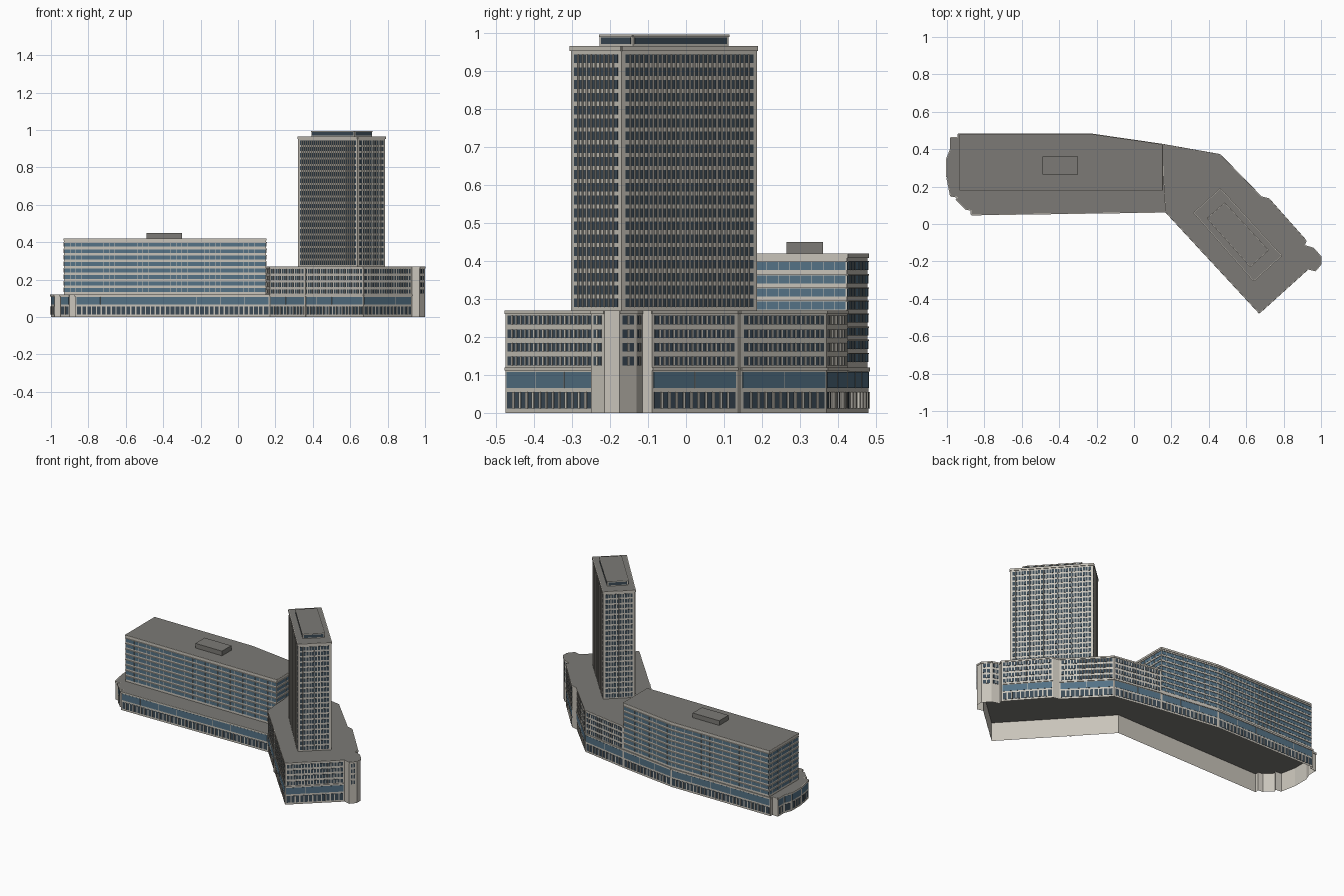
import bpy, bmesh
from mathutils import Vector

if "Cube" in bpy.data.objects:
    bpy.data.objects.remove(bpy.data.objects["Cube"])


def material(name, rgb):
    m = bpy.data.materials.new(name)
    m.diffuse_color = (*rgb, 1)
    m.use_nodes = True
    m.node_tree.nodes["Principled BSDF"].inputs["Base Color"].default_value = m.diffuse_color
    return m


MATS = [material("concrete", (0.58, 0.55, 0.49)), material("blue_glass", (0.09, 0.17, 0.24)),
        material("dark_glass", (0.045, 0.07, 0.095)), material("roof_grey", (0.2, 0.195, 0.18))]
CONCRETE, BLUE, DARK, ROOF = range(4)


def edges(poly):
    return [(Vector(p), Vector(q)) for p, q in zip(poly, poly[1:] + poly[:1])]


def face(bm, pts, mat):
    bm.faces.new([bm.verts.new(p) for p in pts]).material_index = mat


def bar(bm, a, b, s0, s1, z0, z1, d, mat):
    """Box standing proud of the wall a-b by d, from s0 to s1 along it (open at the back)."""
    u = (b - a).normalized()
    n = Vector((u.y, -u.x)) * d
    p, q = a + u * s0, a + u * s1
    i0, i1, o0, o1 = [[Vector((*v, z)) for z in (z0, z1)] for v in (p, q, p + n, q + n)]
    face(bm, (o0[0], o1[0], o1[1], o0[1]), mat)
    face(bm, (i0[1], o0[1], o1[1], i1[1]), mat)
    face(bm, (i0[0], i1[0], o1[0], o0[0]), mat)
    face(bm, (i0[0], o0[0], o0[1], i0[1]), mat)
    face(bm, (o1[0], i1[0], i1[1], o1[1]), mat)


def shell(bm, poly, z0, z1, skip=()):
    """Concrete walls with a flat grey roof, open below."""
    for i, (a, b) in enumerate(edges(poly)):
        if i not in skip:
            face(bm, ((*a, z0), (*b, z0), (*b, z1), (*a, z1)), CONCRETE)
    face(bm, [(*p, z1) for p in poly], ROOF)


def rim(bm, poly, z0, z1, d, skip=()):
    for i, (a, b) in enumerate(edges(poly)):
        if i not in skip:
            bar(bm, a, b, 0, (b - a).length, z0, z1, d, CONCRETE)


def glaze(bm, a, b, rows, bay, margin, pier, mat, depth=0.003, full=False):
    """Rows of glass on one wall, divided by upright piers."""
    length = (b - a).length
    for z0, z1 in rows:
        bar(bm, a, b, margin, length - margin, z0, z1, 0.001, mat)
    count = max(1, round((length - 2 * margin) / bay))
    step = (length - 2 * margin) / count
    spans = [(rows[0][0], rows[-1][1])] if full else rows
    for k in range(1, count):
        s = margin + k * step
        for z0, z1 in spans:
            bar(bm, a, b, s - pier / 2, s + pier / 2, z0, z1, depth, CONCRETE)


def finish(name, bm):
    bmesh.ops.remove_doubles(bm, verts=bm.verts, dist=1e-5)
    mesh = bpy.data.meshes.new(name)
    bm.to_mesh(mesh)
    bm.free()
    for m in MATS:
        mesh.materials.append(m)
    bpy.context.collection.objects.link(bpy.data.objects.new(name, mesh))


# Footprints, counter-clockwise
LOW = [(-.87, .05), (.17, .065), (.15, .425), (-.23, .48), (-.94, .48), (-.94, .46), (-.98, .46),
       (-.98, .40), (-1, .35), (-1, .25), (-.98, .15), (-.94, .145), (-.95, .13), (-.90, .08), (-.87, .075)]
HIGH = [(.17, .065), (.67, -.475), (.93, -.24), (.97, -.25), (1, -.215), (1, -.175), (.96, -.13),
        (.91, -.115), (.92, -.09), (.72, .135), (.68, .145), (.46, .37), (.15, .425)]
BLOCK = [(-.93, .18), (.15, .18), (.15, .423), (-.23, .478), (-.93, .478)]
TOWER = [(.322, .06), (.64, -.303), (.787, -.17), (.462, .187)]
PENT = [(.392, .03), (.622, -.227), (.717, -.14), (.485, .112)]


def street_floors(bm, a, b):
    """Colonnade at ground level with a blue glass band above."""
    glaze(bm, a, b, [(.012, .055)], .026, .008, .007, DARK, .004)
    glaze(bm, a, b, [(.066, .107)], .13, .006, .002, BLUE, .002)


# Low podium wing with rounded end
bm = bmesh.new()
shell(bm, LOW, 0, .12, skip={1})
rim(bm, LOW, .109, .12, .004, skip={1})
for i, (a, b) in enumerate(edges(LOW)):
    if i != 1 and (b - a).length > .05:
        street_floors(bm, a, b)
finish("low_podium", bm)

# Angled podium wing, taller, with four office floors
bm = bmesh.new()
inner = len(HIGH) - 1
shell(bm, HIGH, 0, .27, skip={inner})
face(bm, [(*p, .12) for p in reversed(HIGH)], ROOF)
a, b = Vector(HIGH[inner]), Vector(HIGH[0])
face(bm, ((*a, .12), (*b, .12), (*b, .27), (*a, .27)), CONCRETE)
rim(bm, HIGH, .26, .27, .003)
office_rows = [(.125 + .036 * k, .148 + .036 * k) for k in range(4)]
for i, (a, b) in enumerate(edges(HIGH)):
    length = (b - a).length
    if length > .045:
        glaze(bm, a, b, office_rows, .017, .01, .005, DARK)
    if length > .08 and i != inner:
        street_floors(bm, a, b)
        bar(bm, a, b, 0, length, .111, .119, .004, CONCRETE)
a, b = edges(HIGH)[0]
mid = .38 * (b - a).length
bar(bm, a, b, mid - .006, mid + .006, 0, .27, .005, CONCRETE)
finish("angled_podium", bm)

# Long office block with banded glazing
bm = bmesh.new()
shell(bm, BLOCK, .12, .42)
rim(bm, BLOCK, .408, .42, .003)
bands = [(.134 + .0345 * k, .155 + .0345 * k) for k in range(8)]
for a, b in edges(BLOCK):
    glaze(bm, a, b, bands, .03, .003, .0015, BLUE, .002)
    for z0, z1 in bands:
        bar(bm, a, b, 0, (b - a).length, z1, z1 + .003, .004, CONCRETE)
finish("office_block", bm)

# Plant room on the office block
bm = bmesh.new()
shell(bm, [(-.49, .265), (-.30, .265), (-.30, .36), (-.49, .36)], .42, .45)
for f in bm.faces:
    f.material_index = ROOF
finish("plant_room", bm)

# Tower with fine upright ribs and solid corners
bm = bmesh.new()
shell(bm, TOWER, .27, .965)
rim(bm, TOWER, .952, .965, .004)
storeys = [(.278 + .0338 * k, .301 + .0338 * k) for k in range(20)]
for a, b in edges(TOWER):
    glaze(bm, a, b, storeys, .0165, .014, .0045, DARK, .004, full=True)
finish("tower", bm)

# Tower penthouse
bm = bmesh.new()
shell(bm, PENT, .965, .995)
rim(bm, PENT, .989, .995, .003)
for a, b in edges(PENT):
    glaze(bm, a, b, [(.97, .988)], .4, .007, .003, DARK)
finish("penthouse", bm)
